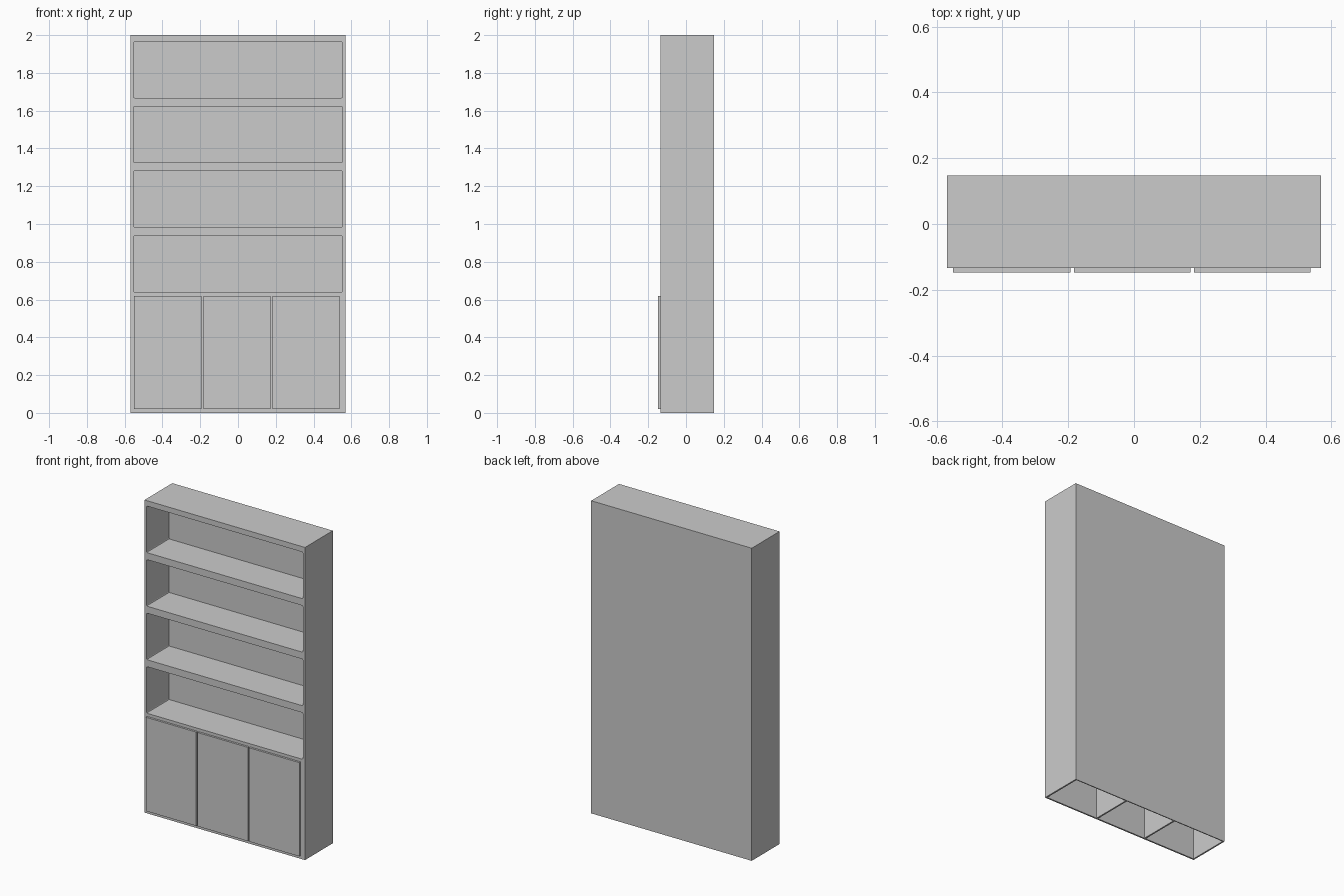
import bpy, bmesh
from mathutils import Vector

if "Cube" in bpy.data.objects:
    bpy.data.objects.remove(bpy.data.objects["Cube"])


def add_box(bm, lo, hi, round_y=0.0):
    """Box between two corners; optionally round the edges running along y."""
    lo, hi = Vector(lo), Vector(hi)
    verts = bmesh.ops.create_cube(bm, size=1)["verts"]
    for v in verts:
        v.co = (lo + hi) / 2 + v.co * (hi - lo)
    if round_y:
        edges = {e for v in verts for e in v.link_edges
                 if abs(e.verts[0].co.y - e.verts[1].co.y) > 1e-4}
        bmesh.ops.bevel(bm, geom=list(edges), offset=round_y, segments=2,
                        profile=0.5, affect='EDGES')


def make_object(name, bm):
    mesh = bpy.data.meshes.new(name)
    bm.to_mesh(mesh)
    bm.free()
    obj = bpy.data.objects.new(name, mesh)
    bpy.context.collection.objects.link(obj)
    return obj


W, FRONT, BACK, HEIGHT = 0.568, -0.134, 0.147, 2.0
DOORS = [(-0.550, -0.193), (-0.183, 0.172), (0.182, 0.537)]

# Cabinet body
bm = bmesh.new()
add_box(bm, (-W, FRONT, 0), (W, BACK, HEIGHT))
body = make_object("bookcase_body", bm)

# Cutter: four open shelf bays and three cupboard bays open underneath
bm = bmesh.new()
for i in range(4):
    z = 0.640 + i * 0.3425
    add_box(bm, (-0.553, FRONT - 0.1, z), (0.553, 0.094, z + 0.298), 0.006)
for x0, x1 in [(-0.558, -0.193), (-0.183, 0.172), (0.182, 0.558)]:
    add_box(bm, (x0, FRONT + 0.01, -0.1), (x1, BACK - 0.006, 0.61))
cutter = make_object("bay_cutter", bm)
cutter.hide_render = True

mod = body.modifiers.new("bays", 'BOOLEAN')
mod.operation = 'DIFFERENCE'
mod.solver = 'EXACT'
mod.object = cutter
bpy.context.view_layer.objects.active = body
bpy.ops.object.modifier_apply(modifier=mod.name)
bpy.data.objects.remove(cutter)

# Cupboard doors
for i, (x0, x1) in enumerate(DOORS):
    bm = bmesh.new()
    add_box(bm, (x0, -BACK, 0.02), (x1, FRONT, 0.62))
    make_object(f"cupboard_door_{i + 1}", bm)
